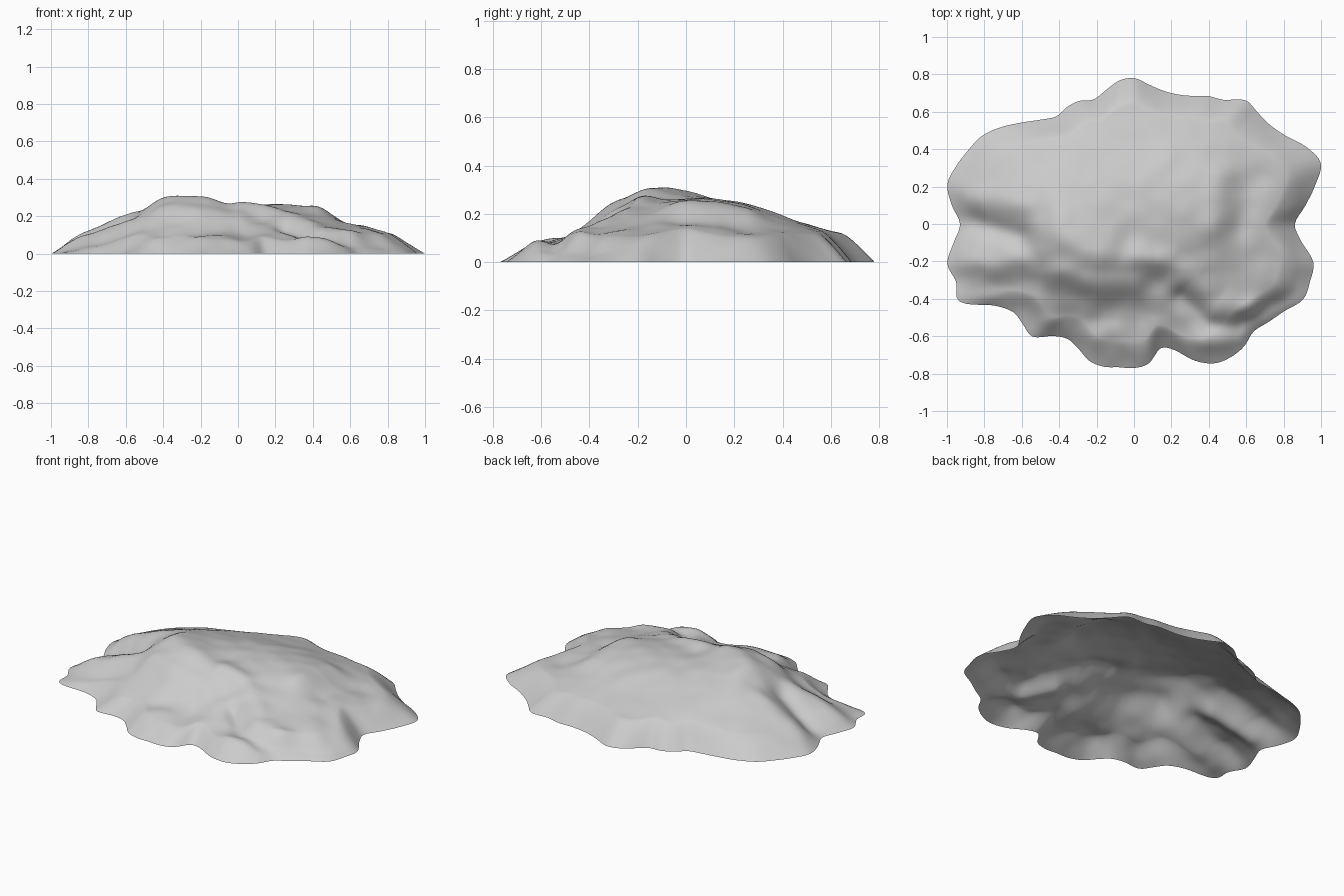
import bpy
import bmesh
import math
from mathutils import Vector, noise

default_cube = bpy.data.objects.get("Cube")
if default_cube:
    bpy.data.objects.remove(default_cube, do_unlink=True)

SEGMENTS, RINGS = 240, 90

# Shoreline radius in hundredths, counter-clockwise from +x in equal steps
OUTLINE = [
    86, 92, 99, 105, 101, 94, 90, 89, 89, 82, 79, 75, 73, 73, 75,
    78, 77, 73, 70, 72, 72, 71, 75, 81, 88, 94, 97, 100, 102, 98,
    93, 97, 102, 100, 102, 87, 80, 80, 81, 74, 71, 73, 77, 78, 77,
    77, 75, 68, 71, 80, 86, 88, 88, 86, 89, 93, 99, 99, 98, 90]

# Broad relief in hundredths: rows run from back to front, columns from -x to +x
RELIEF = [
    [4, 4, 4, 5, 8, 9, 8, 7, 5, 4, 3],
    [4, 5, 6, 8, 12, 13, 12, 11, 9, 6, 4],
    [5, 8, 12, 16, 18, 19, 19, 17, 13, 10, 6],
    [6, 10, 18, 23, 24, 25, 25, 23, 16, 11, 6],
    [5, 9, 18, 28, 28, 26, 26, 24, 17, 11, 6],
    [5, 9, 15, 26, 28, 24, 22, 19, 15, 11, 7],
    [3, 4, 8, 14, 17, 15, 14, 13, 11, 8, 5],
    [3, 3, 4, 7, 9, 8, 7, 8, 7, 4, 3],
    [2, 2, 3, 4, 4, 4, 4, 5, 4, 2, 2]]

# Ridges (positive) and gullies (negative): height, width, path
CREASES = [
    (.025, .07, [(-.88, .14), (-.75, .12), (-.58, .1)]),
    (-.035, .06, [(-.85, .0), (-.75, -.02), (-.62, -.06)]),
    (.02, .06, [(-.92, -.22), (-.75, -.21), (-.6, -.19)]),
    (-.015, .06, [(-.85, -.34), (-.65, -.32), (-.52, -.3)]),
    (.015, .08, [(-.4, -.04), (-.3, -.1), (-.18, -.14)]),
    (.015, .07, [(-.4, -.27), (-.2, -.33), (0, -.3)]),
    (-.02, .08, [(-.4, -.47), (-.2, -.51), (0, -.48)]),
    (.025, .07, [(.02, -.18), (.2, -.2), (.33, -.28), (.44, -.42),
                 (.6, -.46)]),
    (-.025, .05, [(.25, -.39), (.4, -.53), (.55, -.56), (.85, -.39)]),
    (.018, .06, [(.38, -.64), (.56, -.62), (.75, -.49)]),
    (.015, .07, [(.42, -.02), (.44, .1), (.46, .25)]),
    (-.015, .07, [(.57, 0), (.58, .15), (.66, .25)]),
]


def cubic(a, b, c, d, t):
    """Smooth curve between b and c."""
    return b + .5 * t * (c - a + t * (2 * a - 5 * b + 4 * c - d
                                      + t * (3 * (b - c) + d - a)))


def sample(values, pos, wrap=False):
    i = math.floor(pos)
    n = len(values)
    picks = [values[(i + k) % n if wrap else max(0, min(n - 1, i + k))]
             for k in (-1, 0, 1, 2)]
    return cubic(*picks, pos - i)


def path_distance(p, path):
    best = 9
    for a, b in zip(path, path[1:]):
        a, b = Vector(a), Vector(b)
        side = b - a
        t = max(0, min(1, (p - a).dot(side) / side.length_squared))
        best = min(best, (p - a - side * t).length)
    return best


def shore_radius(angle):
    steps = angle / math.tau * len(OUTLINE)
    return sample(OUTLINE, steps, wrap=True) / 100


def ground_height(x, y, inward):
    column = (x + 1) * 5
    row = (.8 - y) * 5
    z = sample([sample(r, column) for r in RELIEF], row) / 100
    p = Vector((x, y))
    for height, width, path in CREASES:
        z += height * math.exp(-(path_distance(p, path) / width) ** 2)
    # Fine weathering, rougher on the front half
    rough = .006 + .006 * max(0, min(1, .5 - y * 2))
    z += rough * noise.noise(Vector((x * 8, y * 8, 3)))
    # Fall to the ground at the shoreline
    fall = min(1, inward / .18)
    return max(z, .02) * (1 - (1 - fall) ** 1.7)


# Open shell made of rings around the middle
bm = bmesh.new()
centre = bm.verts.new((0, 0, ground_height(0, 0, 1)))
rings = []
for r in range(1, RINGS + 1):
    t = r / RINGS
    ring = []
    for s in range(SEGMENTS):
        angle = s / SEGMENTS * math.tau
        reach = shore_radius(angle) * t
        x, y = reach * math.cos(angle), reach * math.sin(angle)
        ring.append(bm.verts.new((x, y, ground_height(x, y, 1 - t))))
    rings.append(ring)
for s in range(SEGMENTS):
    n = (s + 1) % SEGMENTS
    bm.faces.new((centre, rings[0][s], rings[0][n]))
    for inner, outer in zip(rings, rings[1:]):
        bm.faces.new((inner[s], outer[s], outer[n], inner[n]))

mesh = bpy.data.meshes.new("rock_mound")
bm.to_mesh(mesh)
bm.free()
mound = bpy.data.objects.new("rock_mound", mesh)
bpy.context.collection.objects.link(mound)

# Plain grey stone
stone = bpy.data.materials.new("grey_stone")
stone.use_nodes = True
grey = (.6, .6, .6, 1)
stone.diffuse_color = grey
stone.node_tree.nodes["Principled BSDF"].inputs["Base Color"].default_value = grey
mesh.materials.append(stone)

bpy.context.view_layer.objects.active = mound
mound.select_set(True)
bpy.ops.object.shade_smooth()
